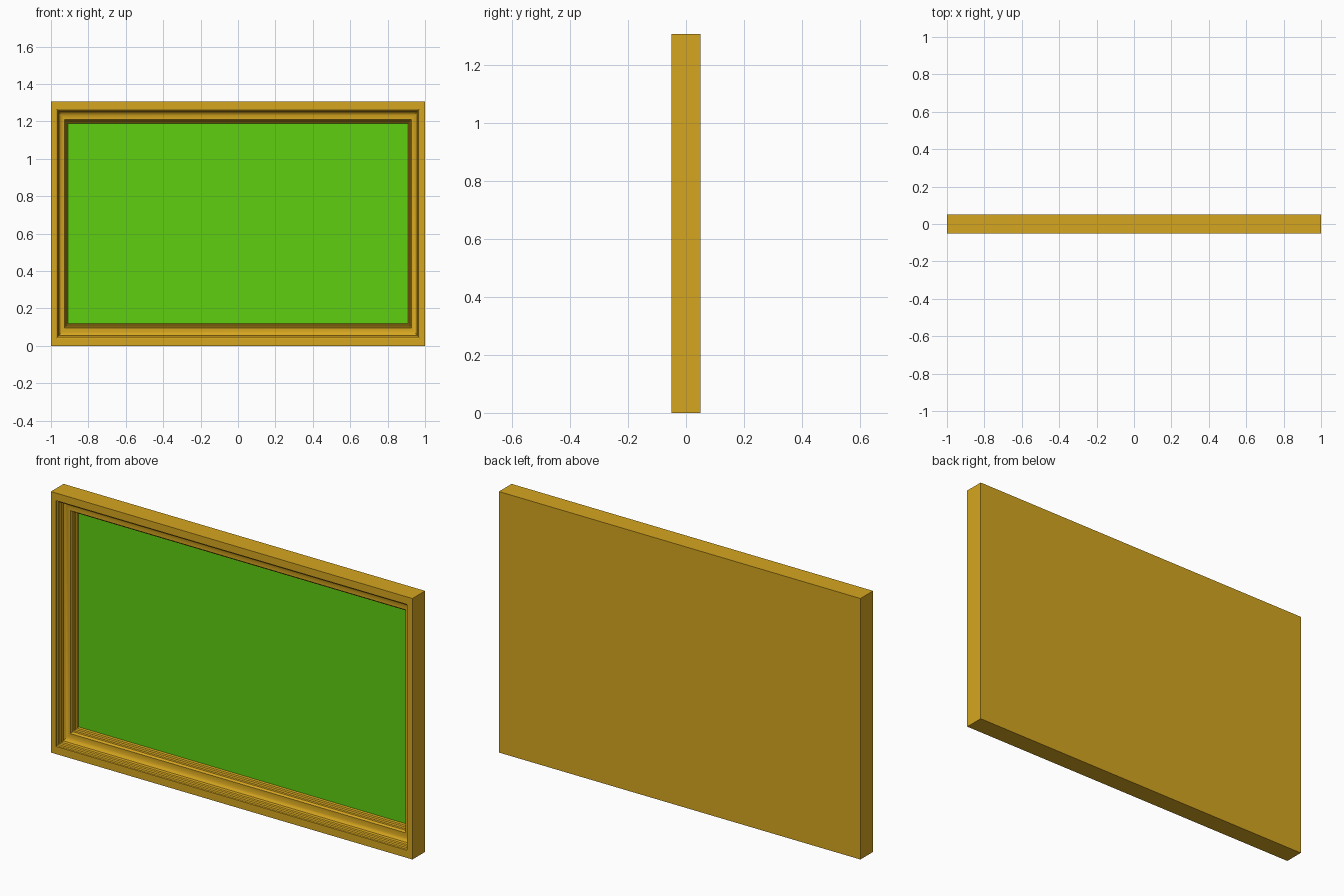
import bpy, bmesh

if "Cube" in bpy.data.objects:
    bpy.data.objects.remove(bpy.data.objects["Cube"])

W, H = 1.0, 1.305          # half width, height
SIDE = 0.77                # side rails are slimmer than top and bottom rails


def material(name, rgb):
    m = bpy.data.materials.new(name)
    m.diffuse_color = (*rgb, 1)
    m.use_nodes = True
    m.node_tree.nodes["Principled BSDF"].inputs["Base Color"].default_value = m.diffuse_color
    return m


def add_object(name, bm, mat):
    bmesh.ops.recalc_face_normals(bm, faces=bm.faces)
    me = bpy.data.meshes.new(name)
    bm.to_mesh(me)
    bm.free()
    me.materials.append(mat)
    ob = bpy.data.objects.new(name, me)
    bpy.context.collection.objects.link(ob)
    return ob


def rings(profile):
    """Sweep (inset, depth) profile round a mitred rectangle, capped both ends."""
    bm = bmesh.new()
    loops = []
    for d, y in profile:
        x = W - d * SIDE
        loops.append([bm.verts.new((px, y, pz)) for px, pz in
                      ((-x, d), (x, d), (x, H - d), (-x, H - d))])
    for a, b in zip(loops, loops[1:]):
        for i in range(4):
            j = (i + 1) % 4
            bm.faces.new((a[i], a[j], b[j], b[i]))
    bm.faces.new(loops[0])
    bm.faces.new(loops[-1])
    return bm


gold = material("gold", (0.67, 0.38, 0.014))
green = material("green", (0.11, 0.62, 0.005))

# Moulded frame: back, outer edge, flat lip, bead, cove, inner steps, floor
profile = [
    (0, 0.05), (0, -0.05), (0.038, -0.05),
    (0.040, -0.044), (0.046, -0.041), (0.048, -0.030),
    (0.053, -0.026), (0.055, -0.012),
    (0.062, -0.006), (0.072, -0.001), (0.084, 0.001), (0.095, 0.000),
    (0.098, 0.004), (0.100, 0.014), (0.106, 0.016),
    (0.108, 0.027), (0.115, 0.030), (0.118, 0.040), (0.118, 0.045),
]
frame = add_object("moulded_frame", rings(profile), gold)

# Flat board set into the frame
board = add_object("inset_board", rings([(0.118, 0.0448), (0.118, 0.040)]), green)

for ob in (frame, board):
    bpy.ops.object.select_all(action='DESELECT')
    ob.select_set(True)
    bpy.context.view_layer.objects.active = ob
    bpy.ops.object.shade_smooth_by_angle(angle=0.5)
